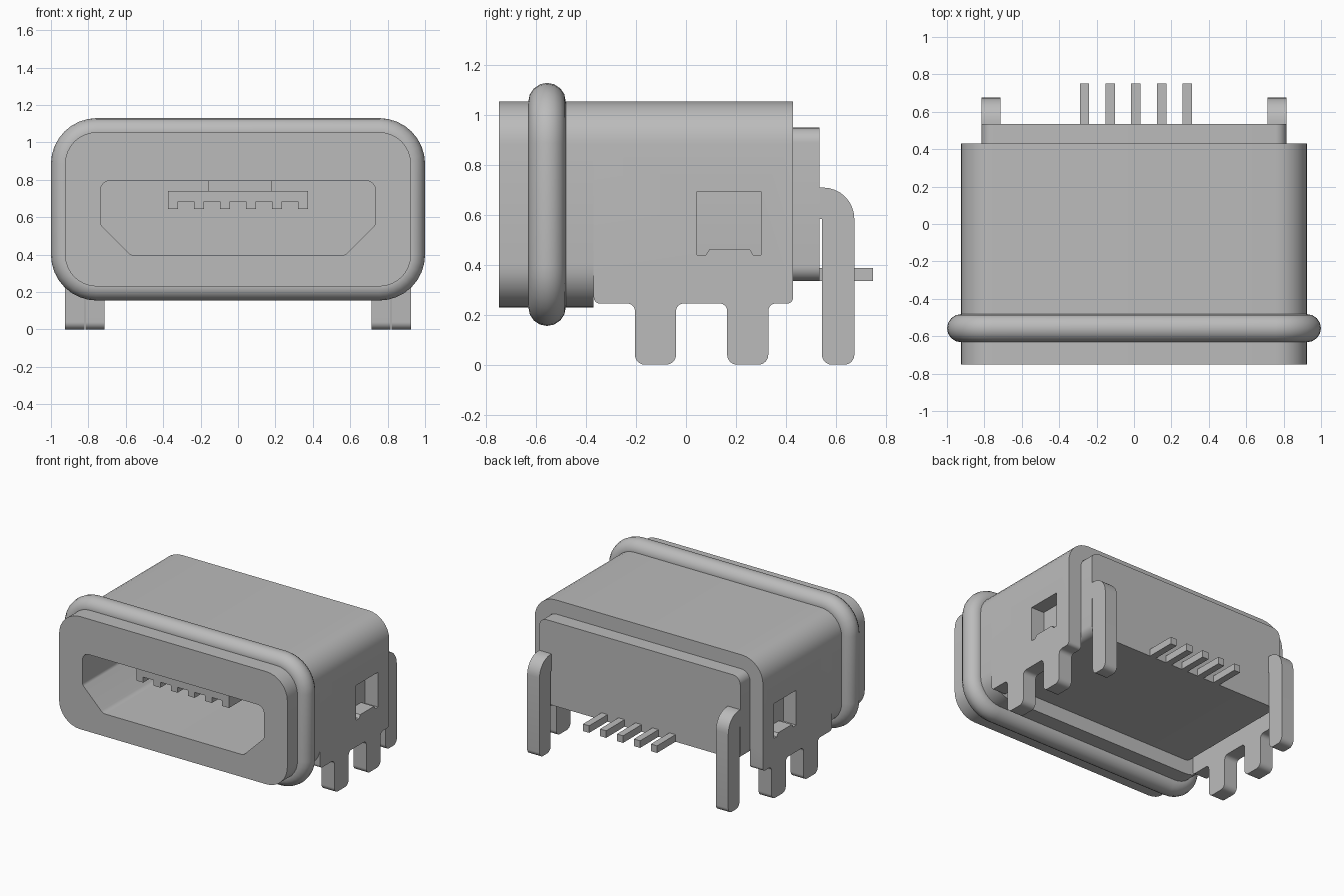
import bpy, bmesh, math
from mathutils import Vector

if "Cube" in bpy.data.objects:
    bpy.data.objects.remove(bpy.data.objects["Cube"], do_unlink=True)

# Single grey material
grey = bpy.data.materials.new("plain grey")
grey.use_nodes = True
GREY = (0.5, 0.5, 0.5, 1.0)
grey.diffuse_color = GREY
grey.node_tree.nodes["Principled BSDF"].inputs["Base Color"].default_value = GREY


def rounded(corners, seg=8):
    """Outline from (u, v, radius) corners, each rounded with an arc."""
    out = []
    n = len(corners)
    for i, (u, v, r) in enumerate(corners):
        p = Vector((u, v))
        if r == 0:
            out.append(p)
            continue
        d0 = (Vector(corners[i - 1][:2]) - p).normalized()
        d1 = (Vector(corners[(i + 1) % n][:2]) - p).normalized()
        half = d0.angle(d1) / 2
        centre = p + (d0 + d1).normalized() * (r / math.sin(half))
        a = p + d0 * (r / math.tan(half)) - centre
        b = p + d1 * (r / math.tan(half)) - centre
        sweep = a.angle(b)
        for k in range(seg + 1):
            t = k / seg
            w = (a * math.sin((1 - t) * sweep) + b * math.sin(t * sweep)) / math.sin(sweep)
            out.append(centre + w)
    return out


def rect(u0, u1, v0, v1, r=0, r_top=None):
    rt = r if r_top is None else r_top
    return rounded([(u0, v0, r), (u1, v0, r), (u1, v1, rt), (u0, v1, rt)])


def prism(name, outline, axis, start, end):
    """Extrude an outline: axis 'Y' takes (x, z) points, axis 'X' takes (y, z)."""
    bm = bmesh.new()
    place = (lambda p, d: (p[0], d, p[1])) if axis == 'Y' else (lambda p, d: (d, p[0], p[1]))
    face = bm.faces.new([bm.verts.new(place(p, start)) for p in outline])
    ext = bmesh.ops.extrude_face_region(bm, geom=[face])
    verts = [g for g in ext["geom"] if isinstance(g, bmesh.types.BMVert)]
    step = (0, end - start, 0) if axis == 'Y' else (end - start, 0, 0)
    bmesh.ops.translate(bm, verts=verts, vec=step)
    bmesh.ops.recalc_face_normals(bm, faces=bm.faces)
    me = bpy.data.meshes.new(name)
    bm.to_mesh(me)
    bm.free()
    me.materials.append(grey)
    ob = bpy.data.objects.new(name, me)
    bpy.context.collection.objects.link(ob)
    return ob


def activate(ob):
    bpy.ops.object.select_all(action='DESELECT')
    ob.select_set(True)
    bpy.context.view_layer.objects.active = ob


def boolean(ob, cutter, operation='DIFFERENCE'):
    mod = ob.modifiers.new("cut", 'BOOLEAN')
    mod.object, mod.operation, mod.solver = cutter, operation, 'EXACT'
    activate(ob)
    bpy.ops.object.modifier_apply(modifier=mod.name)


def remove(ob):
    bpy.data.objects.remove(ob, do_unlink=True)


parts = []

# Front collar and inner housing
front_collar = prism("front_collar", rect(-0.925, 0.925, 0.23, 1.055, 0.17), 'Y', -0.75, -0.37)
housing = prism("housing", rect(-0.815, 0.815, 0.335, 0.95, 0.06), 'Y', -0.37, 0.535)

# Socket opening with chamfered lower corners, cut through both
socket = prism("socket_cutter", rounded([
    (-0.57, 0.395, 0.05), (0.57, 0.395, 0.05), (0.735, 0.56, 0.03),
    (0.735, 0.795, 0.05), (-0.735, 0.795, 0.05), (-0.735, 0.56, 0.03)]), 'Y', -0.9, 0.3)
socket.hide_render = True
for ob in (front_collar, housing):
    boolean(ob, socket)
remove(socket)
parts += [front_collar, housing]

# Rear shell: an arch, trimmed to the side outline that carries the legs
arch = rounded([
    (-0.925, -0.1, 0), (-0.925, 1.055, 0.17), (0.925, 1.055, 0.17), (0.925, -0.1, 0),
    (0.82, -0.1, 0), (0.82, 0.952, 0.07), (-0.82, 0.952, 0.07), (-0.82, -0.1, 0)])
rear_shell = prism("rear_shell", arch, 'Y', -0.37, 0.43)
side = [(-0.5, 1.2, 0), (-0.5, 0.245, 0)]
side = [(-0.37, 1.2, 0), (-0.37, 0.245, 0.025)]
for y0, y1 in ((-0.205, -0.04), (0.165, 0.33)):
    side += [(y0, 0.245, 0.03), (y0, 0, 0.04), (y1, 0, 0.04), (y1, 0.245, 0.03)]
side += [(0.43, 0.245, 0.025), (0.43, 1.2, 0)]
trim = prism("trim_helper", rounded(side), 'X', -1.2, 1.2)
trim.hide_render = True
boolean(rear_shell, trim, 'INTERSECT')
remove(trim)

# Latch windows through both side walls
window = [(0.045, 0.695), (0.045, 0.44), (0.08, 0.44), (0.095, 0.463),
          (0.255, 0.463), (0.27, 0.44), (0.30, 0.44), (0.30, 0.695)]
latch = prism("window_cutter", window, 'X', -1.2, 1.2)
latch.hide_render = True
boolean(rear_shell, latch)
remove(latch)
parts.append(rear_shell)

# Contact tongue with five notches along its underside, hung from a neck
tongue = [(-0.375, 0.74), (-0.375, 0.645)]
for i in range(5):
    x = (i - 2) * 0.139
    tongue += [(x - 0.042, 0.645), (x - 0.042, 0.685), (x + 0.042, 0.685), (x + 0.042, 0.645)]
tongue += [(0.375, 0.645), (0.375, 0.74)]
parts.append(prism("contact_tongue", tongue, 'Y', -0.64, 0.3))
parts.append(prism("tongue_neck", rect(-0.16, 0.18, 0.74, 0.795), 'Y', -0.62, 0.3))

# Rear contact pins
for i in range(5):
    x = 0.01 + (i - 2) * 0.1375
    parts.append(prism(f"contact_pin_{i + 1}", rect(x - 0.025, x + 0.025, 0.335, 0.387),
                       'Y', 0.535, 0.75))

# Bent rear legs
bent = rounded([(0.535, 0.71, 0), (0.675, 0.71, 0.125), (0.675, 0, 0.04),
                (0.545, 0, 0.04), (0.545, 0.585, 0), (0.535, 0.585, 0)])
for label, x0, x1 in (("right", -0.815, -0.715), ("left", 0.715, 0.815)):
    parts.append(prism(f"rear_leg_{label}", bent, 'X', x0, x1))

# Sealing ring swept around the collar
curve = bpy.data.curves.new("sealing_ring", 'CURVE')
curve.dimensions = '3D'
curve.bevel_depth = 0.075
curve.bevel_resolution = 6
path = rect(-0.925, 0.925, 0.23, 1.055, 0.17)
spline = curve.splines.new('POLY')
spline.points.add(len(path) - 1)
for point, p in zip(spline.points, path):
    point.co = (p[0], -0.557, p[1], 1)
spline.use_cyclic_u = True
curve.materials.append(grey)
ring = bpy.data.objects.new("sealing_ring", curve)
bpy.context.collection.objects.link(ring)
activate(ring)
bpy.ops.object.convert(target='MESH')
parts.append(bpy.context.view_layer.objects.active)

# Smooth rounded surfaces, keep hard edges crisp
for ob in parts:
    activate(ob)
    bpy.ops.object.shade_smooth_by_angle(angle=math.radians(30))
